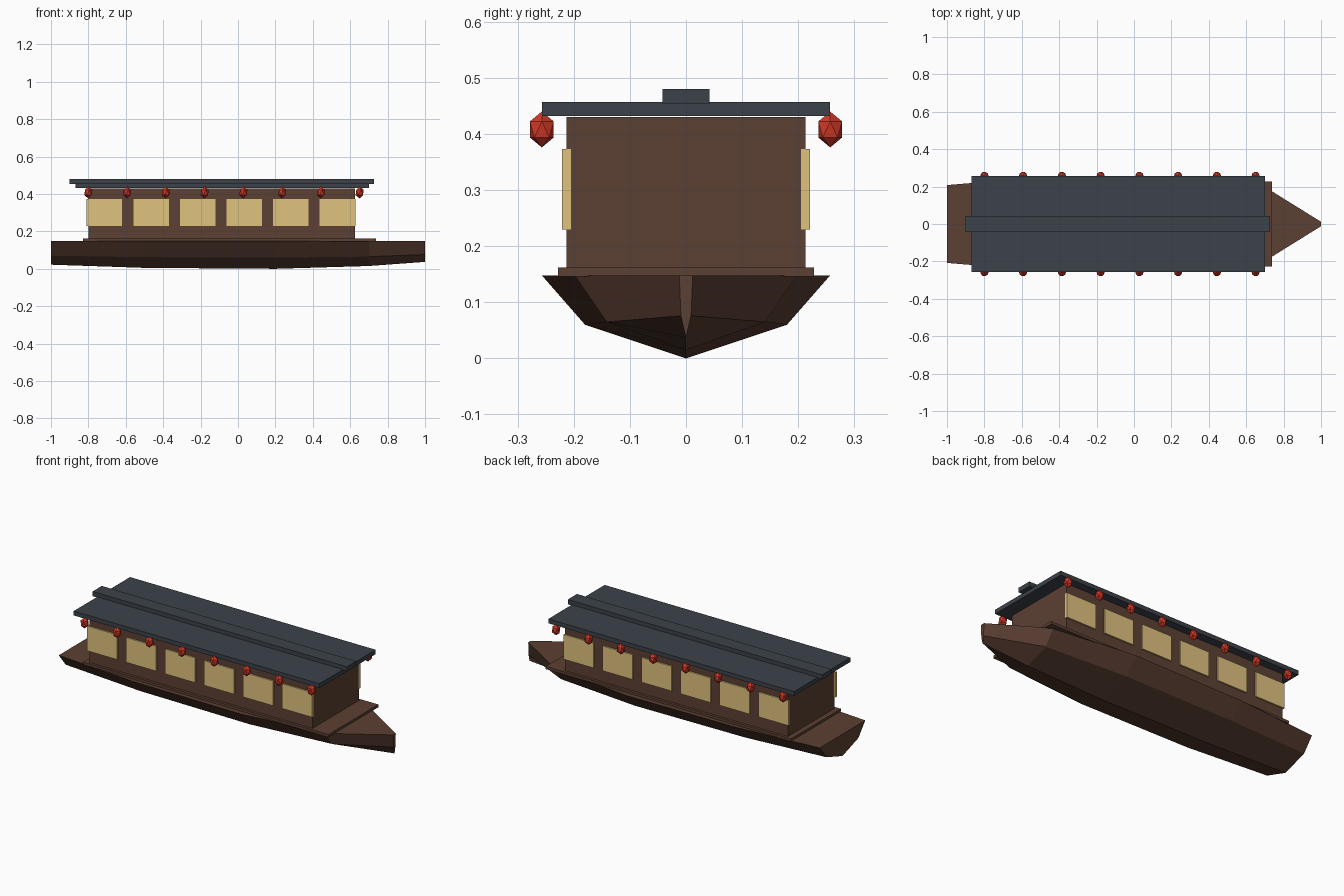
import bpy
import bmesh

cube = bpy.data.objects.get("Cube")
if cube:
    bpy.data.objects.remove(cube, do_unlink=True)


def make_material(name, srgb):
    linear = [((c / 255 + 0.055) / 1.055) ** 2.4 for c in srgb] + [1.0]
    mat = bpy.data.materials.new(name)
    mat.use_nodes = True
    mat.diffuse_color = linear
    mat.node_tree.nodes["Principled BSDF"].inputs["Base Color"].default_value = linear
    return mat


wood = make_material("dark wood", (92, 64, 51))
slate = make_material("slate grey", (60, 66, 74))
paper = make_material("lit paper", (224, 194, 126))
red = make_material("lantern red", (208, 56, 38))


def add_object(name, bm, mat):
    bmesh.ops.recalc_face_normals(bm, faces=bm.faces)
    mesh = bpy.data.meshes.new(name)
    bm.to_mesh(mesh)
    bm.free()
    mesh.materials.append(mat)
    obj = bpy.data.objects.new(name, mesh)
    bpy.context.collection.objects.link(obj)
    return obj


def box(name, x, y, z, mat):
    """Box spanning the (low, high) ranges in x, y and z."""
    bm = bmesh.new()
    bmesh.ops.create_cube(bm, size=1)
    for v in bm.verts:
        v.co = [r[0] if c < 0 else r[1] for c, r in zip(v.co, (x, y, z))]
    return add_object(name, bm, mat)


# Hull: lofted stations of (x, deck half width, chine half width, chine z, keel z)
stations = [
    (-1.0, 0.208, 0.145, 0.07, 0.022),
    (-0.5, 0.25, 0.175, 0.062, 0.005),
    (0.2, 0.257, 0.18, 0.06, 0.0),
    (0.7, 0.198, 0.141, 0.065, 0.015),
    (1.0, 0.012, 0.009, 0.076, 0.037),
]
deck_z = 0.148
bm = bmesh.new()
rings = []
for x, deck, chine, chine_z, keel_z in stations:
    section = [(-deck, deck_z), (-chine, chine_z), (0, keel_z),
               (chine, chine_z), (deck, deck_z)]
    rings.append([bm.verts.new((x, y, z)) for y, z in section])
for a, b in zip(rings, rings[1:]):
    for i in range(5):
        j = (i + 1) % 5
        bm.faces.new((a[i], a[j], b[j], b[i]))
bm.faces.new(rings[0])
bm.faces.new(rings[-1])
add_object("hull", bm, wood)

# Deck, cabin and roof
box("deck", (-0.83, 0.737), (-0.228, 0.228), (0.146, 0.162), wood)
box("cabin", (-0.80, 0.625), (-0.213, 0.213), (0.16, 0.43), wood)
box("roof", (-0.87, 0.70), (-0.257, 0.257), (0.432, 0.457), slate)
box("roof_ridge", (-0.90, 0.726), (-0.042, 0.042), (0.453, 0.48), slate)

# Windows and hanging lanterns along both sides
for side, label in ((-1, "right"), (1, "left")):
    for i in range(6):
        x = -0.714 + i * 0.2492
        ys = sorted((side * 0.205, side * 0.221))
        box(f"window_{label}_{i + 1}", (x - 0.095, x + 0.095), ys, (0.23, 0.373), paper)
    for i in range(8):
        bm = bmesh.new()
        bmesh.ops.create_icosphere(bm, subdivisions=1, radius=1)
        bmesh.ops.scale(bm, vec=(0.0245, 0.025, 0.032), verts=bm.verts)
        lantern = add_object(f"lantern_{label}_{i + 1}", bm, red)
        lantern.location = (-0.80 + i * 0.2072, side * 0.257, 0.408)
